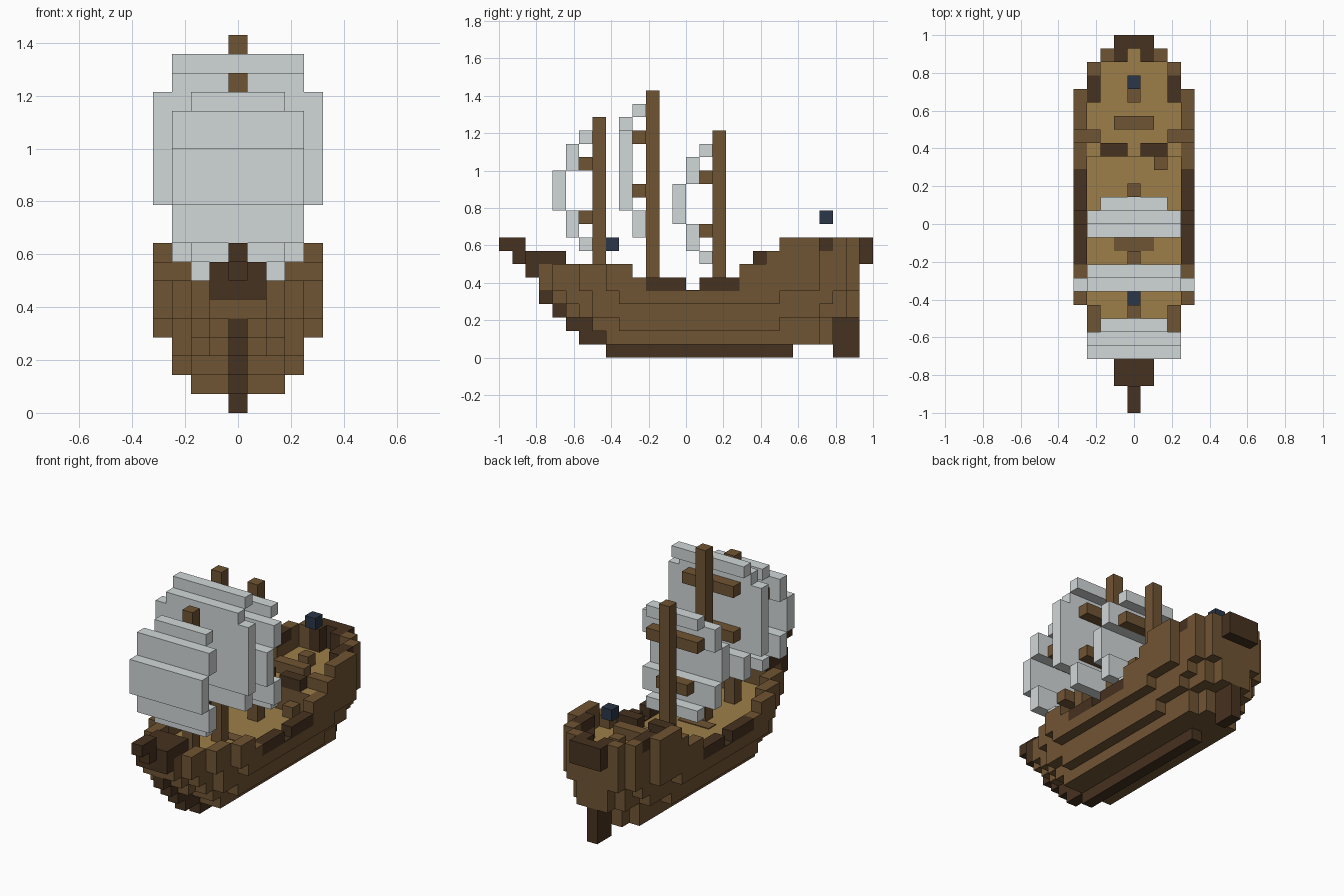
import bpy
import bmesh
from mathutils import Matrix, Vector

if "Cube" in bpy.data.objects:
    bpy.data.objects.remove(bpy.data.objects["Cube"])

U = 1 / 14  # block size


def material(name, r, g, b):
    m = bpy.data.materials.new(name)
    m.use_nodes = True
    m.diffuse_color = (r, g, b, 1)
    m.node_tree.nodes["Principled BSDF"].inputs["Base Color"].default_value = (r, g, b, 1)
    return m


WOOD = material("brown_wood", .163, .089, .033)
DARK = material("dark_wood", .062, .032, .014)
DECK = material("tan_planks", .34, .208, .066)
CLOTH = material("sail_cloth", .64, .68, .68)
BLUE = material("dark_blue", .024, .037, .065)


def part(name, mat, blocks, top=None):
    """Blocks are (inner x, outer x, first y, last y, first z, last z) in
    inclusive block counts; x is mirrored unless it starts at the centre."""
    bm = bmesh.new()

    def cuboid(x0, x1, y0, y1, z0, z1):
        size = Vector((x1 - x0, y1 - y0, z1 - z0)) * U
        mid = Vector((x0 + x1, y0 + y1 - 28, z0 + z1)) * U / 2
        bmesh.ops.create_cube(bm, size=1, matrix=Matrix.Translation(mid) @ Matrix.Diagonal(size).to_4x4())

    for a, b, y0, y1, z0, z1 in blocks:
        if a == 0:
            cuboid(-b - .5, b + .5, y0, y1 + 1, z0, z1 + 1)
        else:
            cuboid(a - .5, b + .5, y0, y1 + 1, z0, z1 + 1)
            cuboid(-b - .5, -a + .5, y0, y1 + 1, z0, z1 + 1)
    bm.normal_update()
    if top:
        for f in bm.faces:
            f.material_index = int(f.normal.z > .9)
    me = bpy.data.meshes.new(name)
    bm.to_mesh(me)
    bm.free()
    me.materials.append(mat)
    if top:
        me.materials.append(top)
    ob = bpy.data.objects.new(name, me)
    bpy.context.collection.objects.link(ob)
    return ob


# Hull layers, widening upwards, with the main deck as the top layer
part("lower_hull", WOOD, [
    (0, 1, 8, 24, 1, 1), (2, 2, 8, 23, 1, 1),
    (0, 1, 7, 24, 2, 2), (2, 2, 7, 23, 2, 2), (3, 3, 9, 20, 2, 2),
    (0, 1, 5, 26, 3, 3), (2, 2, 6, 25, 3, 3), (3, 3, 7, 23, 3, 3)])
part("main_deck", WOOD, [
    (0, 1, 4, 26, 4, 4), (2, 2, 5, 25, 4, 4), (3, 3, 7, 24, 4, 4), (4, 4, 9, 20, 4, 4)], top=DECK)
part("quarter_deck", WOOD, [
    (0, 3, 19, 23, 5, 6), (0, 2, 24, 25, 5, 6), (0, 0, 26, 26, 5, 6)], top=DECK)

# Raised sides around bow and stern
part("bow_sides", WOOD, [
    (0, 1, 3, 3, 5, 6), (2, 2, 4, 5, 5, 6), (3, 3, 6, 7, 5, 6),
    (4, 4, 8, 10, 5, 5), (4, 4, 8, 9, 6, 6)])
part("stern_sides", WOOD, [
    (4, 4, 18, 23, 5, 6), (4, 4, 20, 23, 7, 7), (4, 4, 21, 23, 8, 8),
    (3, 3, 24, 25, 5, 7), (3, 3, 25, 25, 8, 8), (3, 3, 23, 23, 7, 7),
    (2, 2, 26, 26, 5, 8), (1, 1, 26, 26, 5, 6), (3, 3, 20, 20, 7, 7)])

# Dark timbers
part("waist_rails", DARK, [(4, 4, 11, 13, 5, 5), (4, 4, 15, 17, 5, 5)])
part("gangway_plates", DARK, [(4, 4, 14, 14, 5, 4.07)])
part("stern_trim", DARK, [(3, 3, 23, 24, 8, 8), (1, 1, 26, 26, 7, 8), (0, 1, 27, 27, 7, 8)])
part("deck_rail", DARK, [(1, 2, 19, 19, 7, 7)])
part("keel", DARK, [(0, 0, 8, 21, 0, 0)])
part("rudder", DARK, [(0, 0, 25, 26, 0, 2)])
part("stem", DARK, [
    (0, 0, 6, 7, 1, 1), (0, 0, 5, 6, 2, 2), (0, 0, 4, 4, 3, 3), (0, 0, 3, 3, 4, 4)])
part("prow", DARK, [(0, 1, 2, 2, 6, 6), (0, 1, 2, 4, 7, 7), (0, 0, 1, 1, 7, 7), (0, 0, 0, 1, 8, 8)])

# Deck fittings
part("hatch", WOOD, [(0, 1, 12, 12, 5, 4.07)])
part("bench", WOOD, [(0, 1, 21, 21, 7, 7)])
part("helm_post", WOOD, [(0, 0, 23, 23, 7, 7)])
step = part("stair_step", WOOD, [(0, 0, 18, 18, 5, 5)])
step.location.x = 2 * U
part("floating_markers", BLUE, [(0, 0, 24, 24, 10, 10), (0, 0, 8, 8, 8, 8)])


# Masts with yards and billowing sails
def small_rig(name, y, z):
    part(name + "_mast", WOOD, [(0, 0, y, y, 5, z)])
    part(name + "_yards", WOOD, [(0, 2, y - 1, y - 1, z - 3, z - 3), (0, 1, y - 1, y - 1, z - 7, z - 7)])
    part(name + "_sail", CLOTH, [
        (0, 2, y - 1, y - 1, z - 1, z - 1), (0, 3, y - 2, y - 2, z - 3, z - 2),
        (0, 3, y - 3, y - 3, z - 6, z - 4), (0, 3, y - 2, y - 2, z - 8, z - 7),
        (0, 2, y - 1, y - 1, z - 9, z - 9)])


small_rig("fore", 7, 17)
small_rig("rear", 16, 16)
part("main_mast", WOOD, [(0, 0, 11, 11, 5, 19)])
part("main_yards", WOOD, [(0, 2, 10, 10, 16, 16), (0, 2, 10, 10, 12, 12)])
part("main_sail", CLOTH, [
    (0, 3, 10, 10, 18, 18), (0, 3, 9, 9, 17, 17), (0, 4, 9, 9, 11, 16), (0, 3, 10, 10, 9, 10)])
